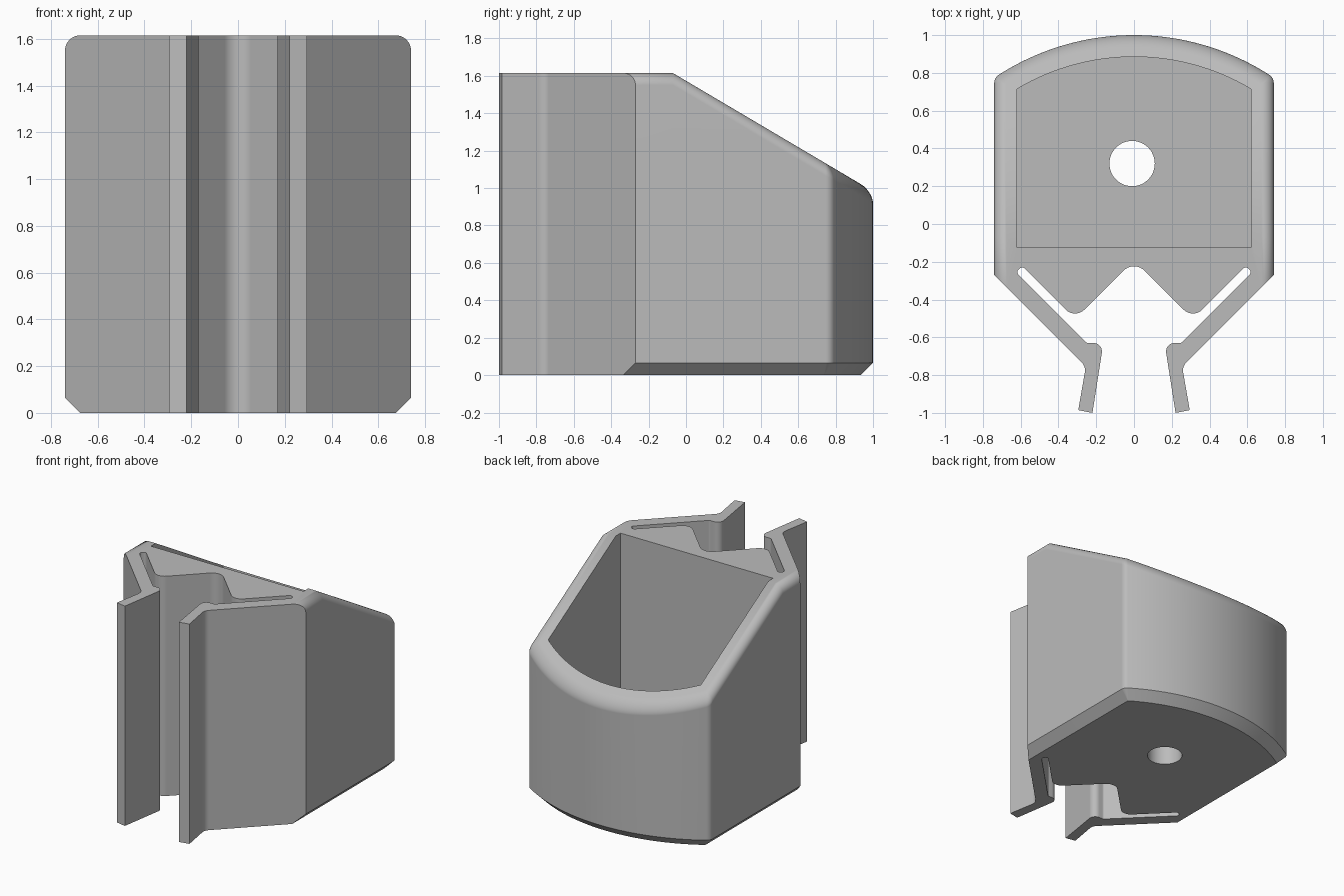
import bpy, bmesh, math
from mathutils import Vector

if "Cube" in bpy.data.objects:
    bpy.data.objects.remove(bpy.data.objects["Cube"], do_unlink=True)

HEIGHT, HALF_W, ARC_R, ARC_Y = 1.615, 0.74, 1.325, -0.325
EDGE, CORNER = 0.065, 0.05


def make_object(name, bm):
    bmesh.ops.recalc_face_normals(bm, faces=bm.faces)
    mesh = bpy.data.meshes.new(name)
    bm.to_mesh(mesh)
    bm.free()
    obj = bpy.data.objects.new(name, mesh)
    bpy.context.collection.objects.link(obj)
    return obj


def add_walls(bm, low, high):
    """Join two rings of vertices with quads."""
    for i in range(len(low)):
        j = (i + 1) % len(low)
        bm.faces.new((low[i], low[j], high[j], high[i]))


def prism(name, points, z0, z1):
    """Closed solid from a plan outline between two heights."""
    bm = bmesh.new()
    low, high = [[bm.verts.new((x, y, z)) for x, y in points] for z in (z0, z1)]
    bm.faces.new(low[::-1])
    bm.faces.new(high)
    add_walls(bm, low, high)
    return make_object(name, bm)


def fillet(corners, steps=8):
    """Round each (x, y, radius) corner of a closed polygon."""
    out = []
    for i, (x, y, r) in enumerate(corners):
        p = Vector((x, y))
        if r == 0:
            out.append(p)
            continue
        a = (Vector(corners[i - 1][:2]) - p).normalized()
        b = (Vector(corners[(i + 1) % len(corners)][:2]) - p).normalized()
        half = a.angle(b) / 2
        centre = p + (a + b).normalized() * r / math.sin(half)
        start = (p + a * r / math.tan(half) - centre).normalized()
        end = (p + b * r / math.tan(half) - centre).normalized()
        for k in range(steps + 1):
            blend = k / steps
            sweep = math.pi - 2 * half
            ray = start * math.sin((1 - blend) * sweep) + end * math.sin(blend * sweep)
            out.append(centre + ray.normalized() * r)
    return out


def top_height(y):
    return HEIGHT - max(0, 0.591 * (y + 0.07))


def half_outline(inset):
    """Right half of the cup outline: straight side, corner, shallow arc."""
    r = max(CORNER - inset, 0.004)
    cx, reach = HALF_W - inset - r, ARC_R - inset - r
    cy = ARC_Y + math.sqrt(reach ** 2 - cx ** 2)
    turn = math.atan2(cy - ARC_Y, cx)
    pts = [(HALF_W - inset, y) for y in (-1.1, -0.07)]
    pts += [(cx + r * math.cos(turn * k / 6), cy + r * math.sin(turn * k / 6))
            for k in range(7)]
    step = (math.pi / 2 - turn) / 20.5
    for k in range(1, 21):
        a = turn + step * k
        pts.append(((ARC_R - inset) * math.cos(a), ARC_Y + (ARC_R - inset) * math.sin(a)))
    return pts


def cup_envelope():
    """Loft with chamfered foot, sloping top and rounded rim."""
    bm = bmesh.new()
    layers = [[(x, y, 0) for x, y in half_outline(EDGE)],
              [(x, y, EDGE) for x, y in half_outline(0)]]
    for k in range(9):
        t = math.pi / 2 * k / 8
        drop = EDGE * (1 - math.sin(t))
        layers.append([(x, y, top_height(y) - drop)
                       for x, y in half_outline(EDGE * (1 - math.cos(t)))])
    rings = []
    for layer in layers:
        full = layer + [(-x, y, z) for x, y, z in reversed(layer)]
        rings.append([bm.verts.new(p) for p in full])
    for low, high in zip(rings, rings[1:]):
        add_walls(bm, low, high)
    n = len(rings[0])
    for ring in (rings[0], rings[-1]):
        for i in range(n // 2 - 1):
            bm.faces.new((ring[i], ring[i + 1], ring[n - 2 - i], ring[n - 1 - i]))
    return make_object("clip_on_holder", bm)


def boolean(target, tool, operation):
    """Bake a boolean, moving to the next solver if one yields nothing."""
    mod = target.modifiers.new("cut", 'BOOLEAN')
    mod.object, mod.operation = tool, operation
    for solver in ('EXACT', 'MANIFOLD', 'FLOAT'):
        mod.solver = solver
        bpy.context.view_layer.update()
        graph = bpy.context.evaluated_depsgraph_get()
        result = bpy.data.meshes.new_from_object(target.evaluated_get(graph))
        if result.polygons:
            break
    target.modifiers.remove(mod)
    target.data = result
    bpy.data.objects.remove(tool, do_unlink=True)


# Plan of the body with its V notch, spring arms and fingers
right = [(0.312, -0.503, 0.07), (0.592, -0.223, 0.018), (0.625, -0.255, 0.018),
         (0.25, -0.63, 0.02), (0.162, -0.63, 0.045), (0.22, -1.0, 0),
         (0.295, -0.985, 0), (0.255, -0.755, 0.06), (0.9, -0.11, 0), (0.9, 1.2, 0)]
left = [(-x, y, r) for x, y, r in reversed(right)]
plan = prism("plan_cutter", fillet([(0, -0.191, 0.08)] + right + left), -0.2, 2)

# Pocket with a curved back wall
inner_r, inner_w = ARC_R - 0.115, 0.62
sweep = math.asin(inner_w / inner_r)
pocket_pts = [(-inner_w, -0.125), (inner_w, -0.125)]
for k in range(33):
    a = sweep * (1 - k / 16)
    pocket_pts.append((inner_r * math.sin(a), ARC_Y + inner_r * math.cos(a)))
pocket = prism("pocket_cutter", pocket_pts, 0.18, 2)

# Drain hole through the floor
hole_pts = [(0.12 * math.cos(math.tau * k / 48) - 0.01,
             0.12 * math.sin(math.tau * k / 48) + 0.32) for k in range(48)]
hole = prism("hole_cutter", hole_pts, -0.2, 0.5)

holder = cup_envelope()
boolean(holder, plan, 'INTERSECT')
boolean(holder, pocket, 'DIFFERENCE')
boolean(holder, hole, 'DIFFERENCE')

# Plain grey plastic
grey = bpy.data.materials.new("grey_plastic")
grey.use_nodes = True
colour = (0.5, 0.5, 0.5, 1)
grey.diffuse_color = colour
grey.node_tree.nodes["Principled BSDF"].inputs["Base Color"].default_value = colour
holder.data.materials.clear()
holder.data.materials.append(grey)

# Smooth curves, crisp edges
bpy.ops.object.select_all(action='DESELECT')
holder.select_set(True)
bpy.context.view_layer.objects.active = holder
bpy.ops.object.shade_smooth_by_angle(angle=math.radians(35))
weighted = holder.modifiers.new("weighted_normals", 'WEIGHTED_NORMAL')
weighted.keep_sharp = True
